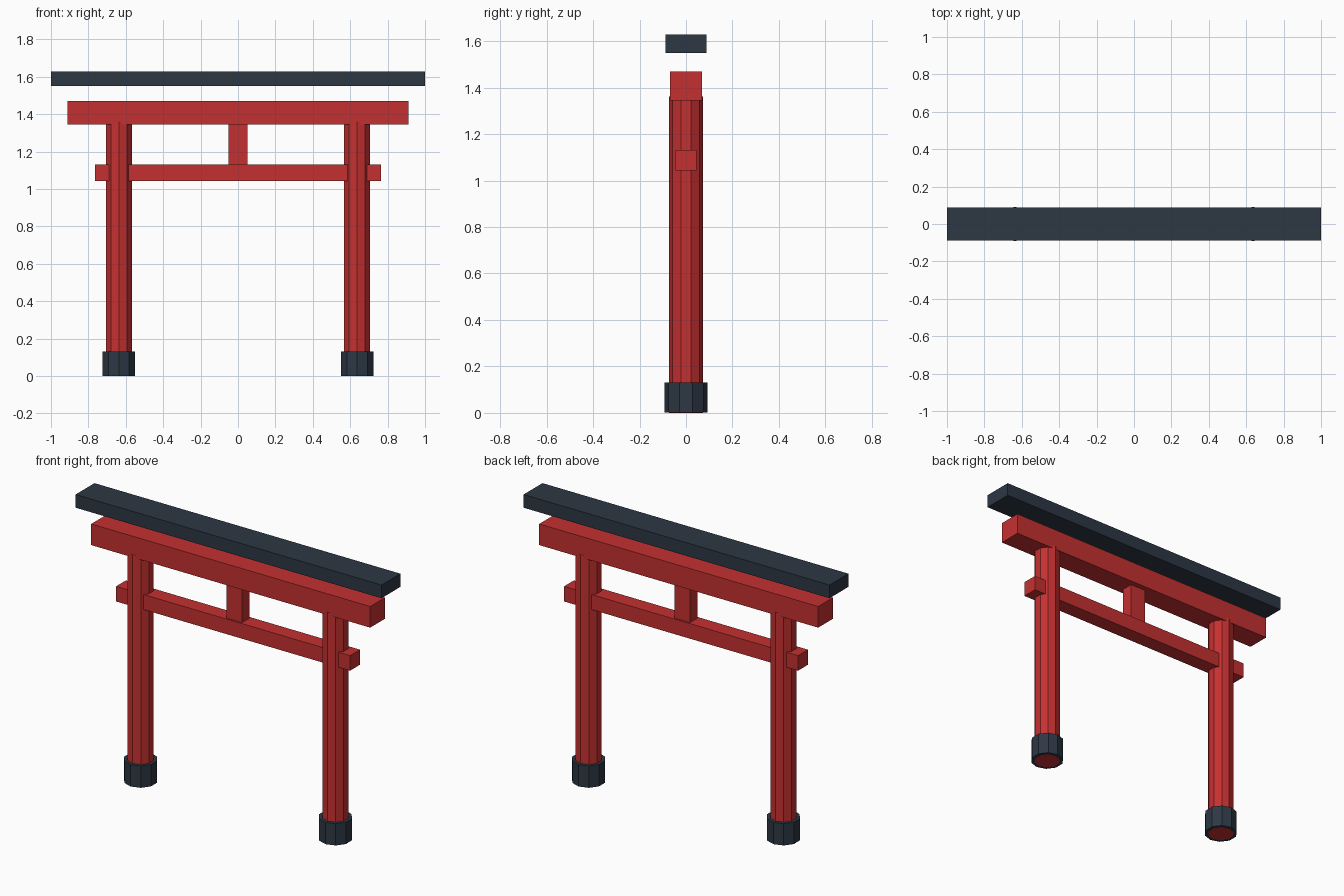
import bpy

cube = bpy.data.objects.get("Cube")
if cube:
    bpy.data.objects.remove(cube, do_unlink=True)


def linear(c):
    c /= 255
    return c / 12.92 if c <= 0.04045 else ((c + 0.055) / 1.055) ** 2.4


def material(name, rgb):
    mat = bpy.data.materials.new(name)
    colour = (*[linear(c) for c in rgb], 1)
    mat.use_nodes = True
    mat.diffuse_color = colour
    for node in mat.node_tree.nodes:
        if node.type == 'BSDF_PRINCIPLED':
            node.inputs["Base Color"].default_value = colour
    return mat


def finish(name, mat):
    obj = bpy.context.object
    obj.name = name
    obj.data.materials.append(mat)
    return obj


def beam(name, mat, half_x, half_y, bottom, top):
    """Box centred on x and y, between two heights."""
    bpy.ops.mesh.primitive_cube_add(size=2, location=(0, 0, (bottom + top) / 2))
    obj = finish(name, mat)
    obj.scale = (half_x, half_y, (top - bottom) / 2)
    bpy.ops.object.transform_apply(location=False, rotation=False, scale=True)


def column(name, mat, x, radius, bottom, top):
    """Ten-sided upright with a corner facing front and back."""
    bpy.ops.mesh.primitive_cylinder_add(vertices=10, radius=radius, depth=top - bottom,
                                        location=(x, 0, (bottom + top) / 2))
    finish(name, mat)


red = material("red paint", (197, 48, 48))
slate = material("dark slate", (45, 55, 68))

# Posts and their footings
for side, sign in (("left", 1), ("right", -1)):
    column(side + "_post", red, sign * 0.637, 0.073, 0, 1.362)
    column(side + "_footing", slate, sign * 0.637, 0.092, 0.001, 0.13)

# Crossbeams, centre strut and the floating cap
beam("tie_beam", red, 0.765, 0.046, 1.043, 1.132)
beam("centre_strut", red, 0.051, 0.036, 1.132, 1.345)
beam("upper_beam", red, 0.912, 0.068, 1.345, 1.47)
beam("top_cap", slate, 1.0, 0.088, 1.55, 1.628)
